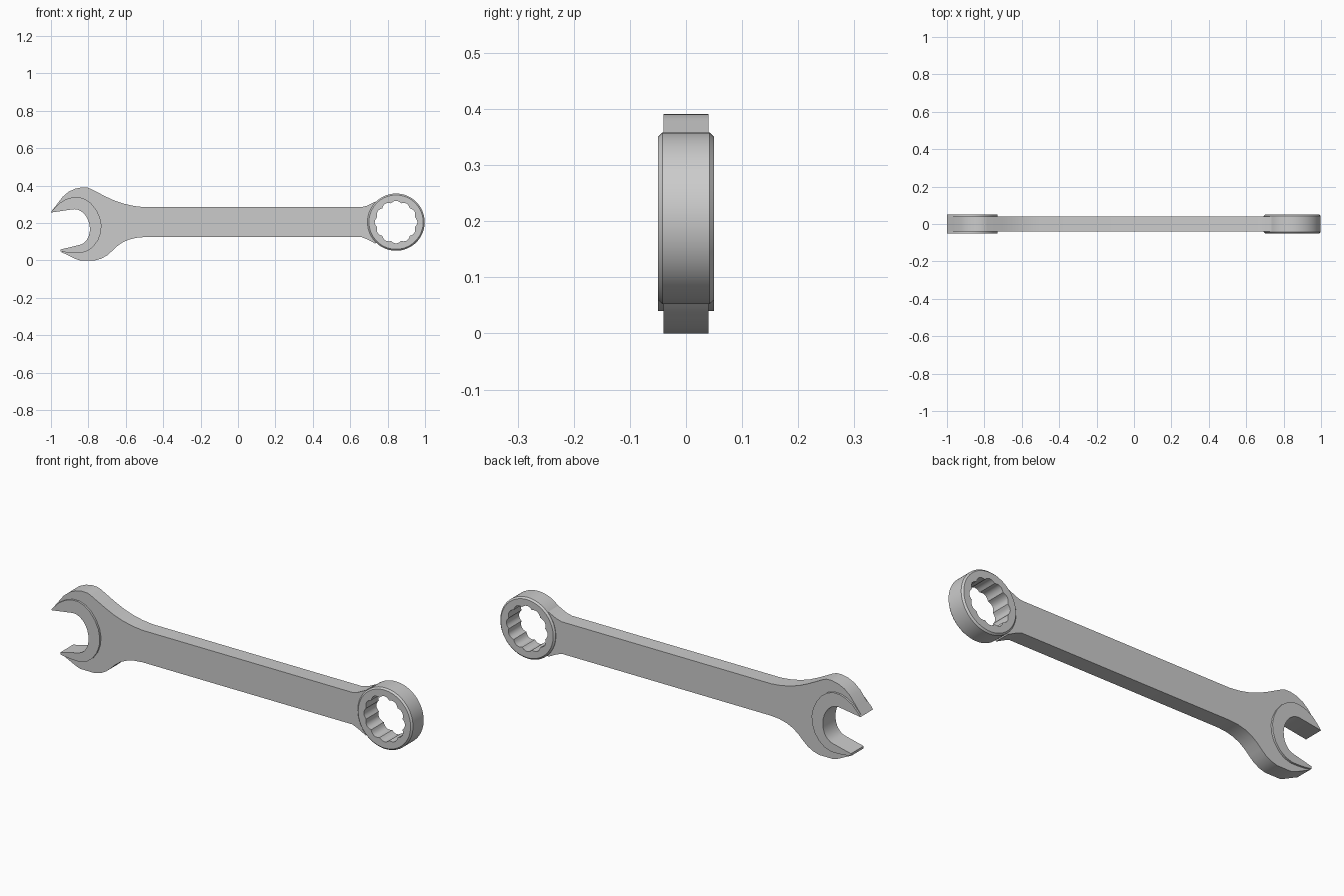
import bpy, bmesh
from math import sin, cos, radians, pi

if "Cube" in bpy.data.objects:
    bpy.data.objects.remove(bpy.data.objects["Cube"])


def finish(name, bm):
    bmesh.ops.recalc_face_normals(bm, faces=bm.faces[:])
    me = bpy.data.meshes.new(name)
    bm.to_mesh(me)
    bm.free()
    ob = bpy.data.objects.new(name, me)
    bpy.context.collection.objects.link(ob)
    bpy.ops.object.select_all(action='DESELECT')
    ob.select_set(True)
    bpy.context.view_layer.objects.active = ob
    bpy.ops.object.shade_smooth_by_angle(angle=radians(30))
    return ob


def plate(name, outline, half):
    """Extrude a closed x-z outline to y = -half .. half."""
    bm = bmesh.new()
    front = [bm.verts.new((x, -half, z)) for x, z in outline]
    back = [bm.verts.new((x, half, z)) for x, z in outline]
    bm.faces.new(front)
    bm.faces.new(back[::-1])
    n = len(outline)
    for i in range(n):
        j = (i + 1) % n
        bm.faces.new((front[i], back[i], back[j], front[j]))
    return finish(name, bm)


def throat(grow, n=16):
    """Rounded jaw opening, from lower jaw round to upper jaw."""
    c, s = cos(radians(11.5)), sin(radians(11.5))
    pts = []
    for i in range(n + 1):
        a = -pi / 2 + pi * i / n
        u, v = (0.074 + grow) * cos(a), (0.097 + grow) * sin(a)
        pts.append((-0.867 + u * c - v * s, 0.178 + u * s + v * c))
    return pts


# Handle, flared neck and open head in one flat plate
CX, CZ = 0.845, 0.205
upper = [(-0.998, 0.262), (-0.97, 0.298), (-0.938, 0.34), (-0.905, 0.368),
         (-0.87, 0.384), (-0.835, 0.391), (-0.805, 0.39), (-0.785, 0.382),
         (-0.71, 0.343), (-0.66, 0.32), (-0.61, 0.303), (-0.555, 0.291),
         (-0.5, 0.285), (0.66, 0.285), (0.69, 0.293), (0.735, 0.315)]
ring_end = [(CX + 0.13 * cos(radians(a)), CZ + 0.13 * sin(radians(a)))
            for a in range(138, 223, 7)]
lower = [(0.735, 0.09), (0.69, 0.113), (0.66, 0.125), (-0.5, 0.125),
         (-0.545, 0.121), (-0.585, 0.111), (-0.62, 0.095), (-0.65, 0.073),
         (-0.675, 0.049), (-0.7, 0.027), (-0.73, 0.01), (-0.765, 0.0),
         (-0.845, 0.0), (-0.87, 0.009), (-0.945, 0.045)]
plate("wrench_body", upper + ring_end + lower + throat(0.003), 0.04)

# Raised pad around the jaw opening
pad = [(-1.0, 0.256), (-0.99, 0.27), (-0.955, 0.306), (-0.92, 0.327),
       (-0.885, 0.338), (-0.85, 0.339), (-0.815, 0.327), (-0.785, 0.305),
       (-0.757, 0.27), (-0.738, 0.23), (-0.73, 0.19), (-0.733, 0.15),
       (-0.747, 0.11), (-0.772, 0.075), (-0.803, 0.051), (-0.84, 0.04),
       (-0.88, 0.04), (-0.915, 0.043), (-0.948, 0.048), (-0.948, 0.059)]
plate("jaw_pad", pad + throat(0), 0.05)

# Box-end ring: chamfered outside, twelve-point hole
N = 72
bm = bmesh.new()
section = [(0.145, -0.05), (0.153, -0.042), (0.153, 0.042),
           (0.145, 0.05), (None, 0.05), (None, -0.05)]
loops = []
for r, y in section:
    loop = []
    for i in range(N):
        a = 2 * pi * i / N
        rad = r or 0.104 + 0.01 * abs(cos(6 * a))
        loop.append(bm.verts.new((CX + rad * cos(a), y, CZ + rad * sin(a))))
    loops.append(loop)
for k, A in enumerate(loops):
    B = loops[(k + 1) % len(loops)]
    for i in range(N):
        j = (i + 1) % N
        bm.faces.new((A[i], A[j], B[j], B[i]))
finish("box_end_ring", bm)
